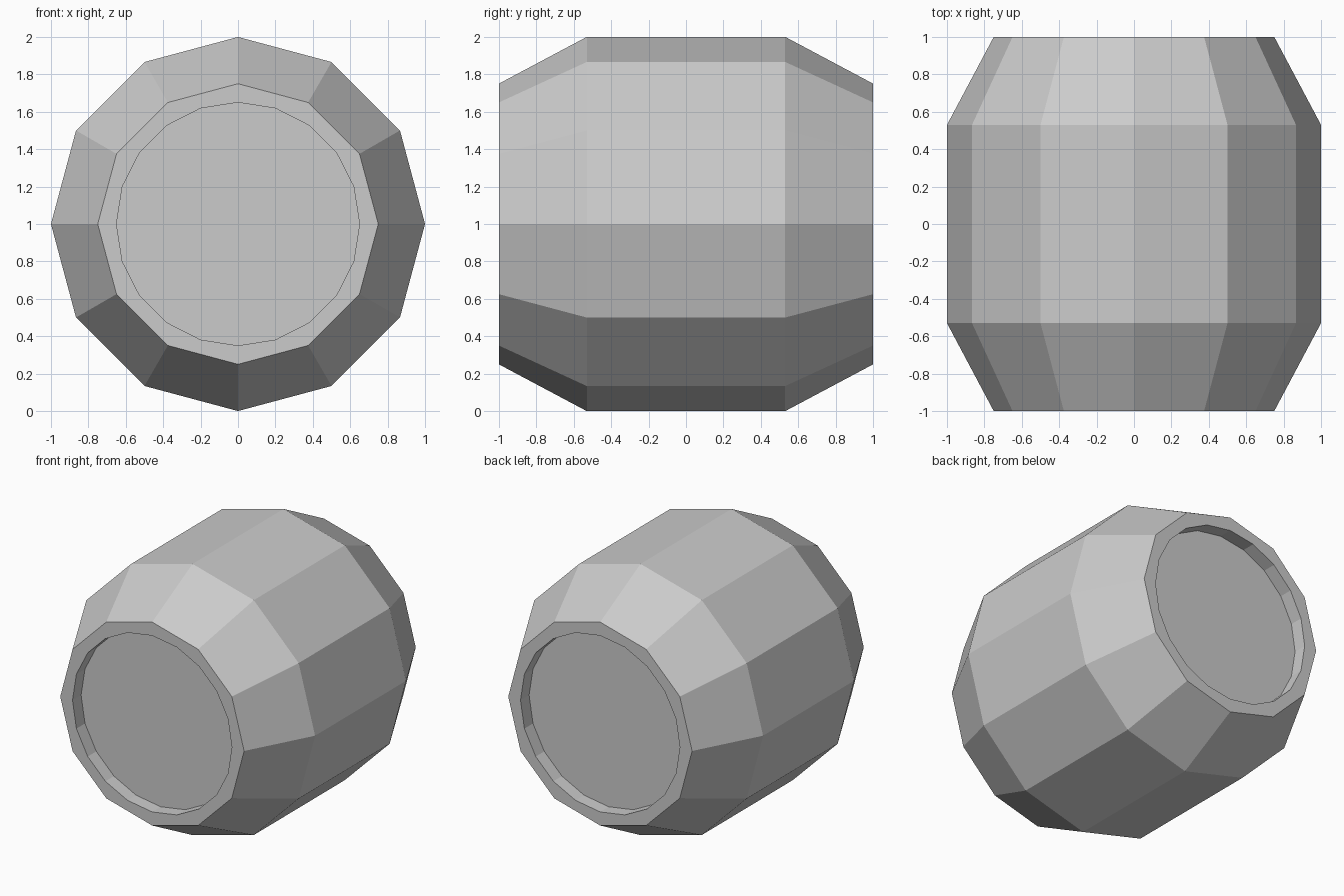
import bpy, bmesh
from math import cos, sin, tau

if "Cube" in bpy.data.objects:
    bpy.data.objects.remove(bpy.data.objects["Cube"])

# Barrel body: 12-sided rings lofted along y
PROFILE = [(-1.0, 0.75), (-0.53, 1.0), (0.53, 1.0), (1.0, 0.75)]
SIDES = 12

bm = bmesh.new()
rings = [[bm.verts.new((r * cos(tau * i / SIDES), y, 1 + r * sin(tau * i / SIDES)))
          for i in range(SIDES)] for y, r in PROFILE]
for a, b in zip(rings, rings[1:]):
    for i in range(SIDES):
        j = (i + 1) % SIDES
        bm.faces.new((a[i], a[j], b[j], b[i]))
bm.faces.new(rings[0])
bm.faces.new(rings[-1])
bmesh.ops.recalc_face_normals(bm, faces=bm.faces)
mesh = bpy.data.meshes.new("barrel_body")
bm.to_mesh(mesh)
bm.free()
barrel = bpy.data.objects.new("barrel_body", mesh)
bpy.context.collection.objects.link(barrel)


# Round 20-sided recess in each end, leaving a thin rim
def cut_recess(name, side, radius=0.65, depth=0.1):
    bpy.ops.mesh.primitive_cylinder_add(vertices=20, radius=radius, depth=2 * depth,
                                        location=(0, side, 1), rotation=(tau / 4, 0, 0))
    cutter = bpy.context.object
    cutter.name = name
    cutter.hide_render = True
    cutter.hide_set(True)
    mod = barrel.modifiers.new(name, 'BOOLEAN')
    mod.operation = 'DIFFERENCE'
    mod.solver = 'EXACT'
    mod.object = cutter


cut_recess("front_recess_cutter", -1)
cut_recess("back_recess_cutter", 1)
